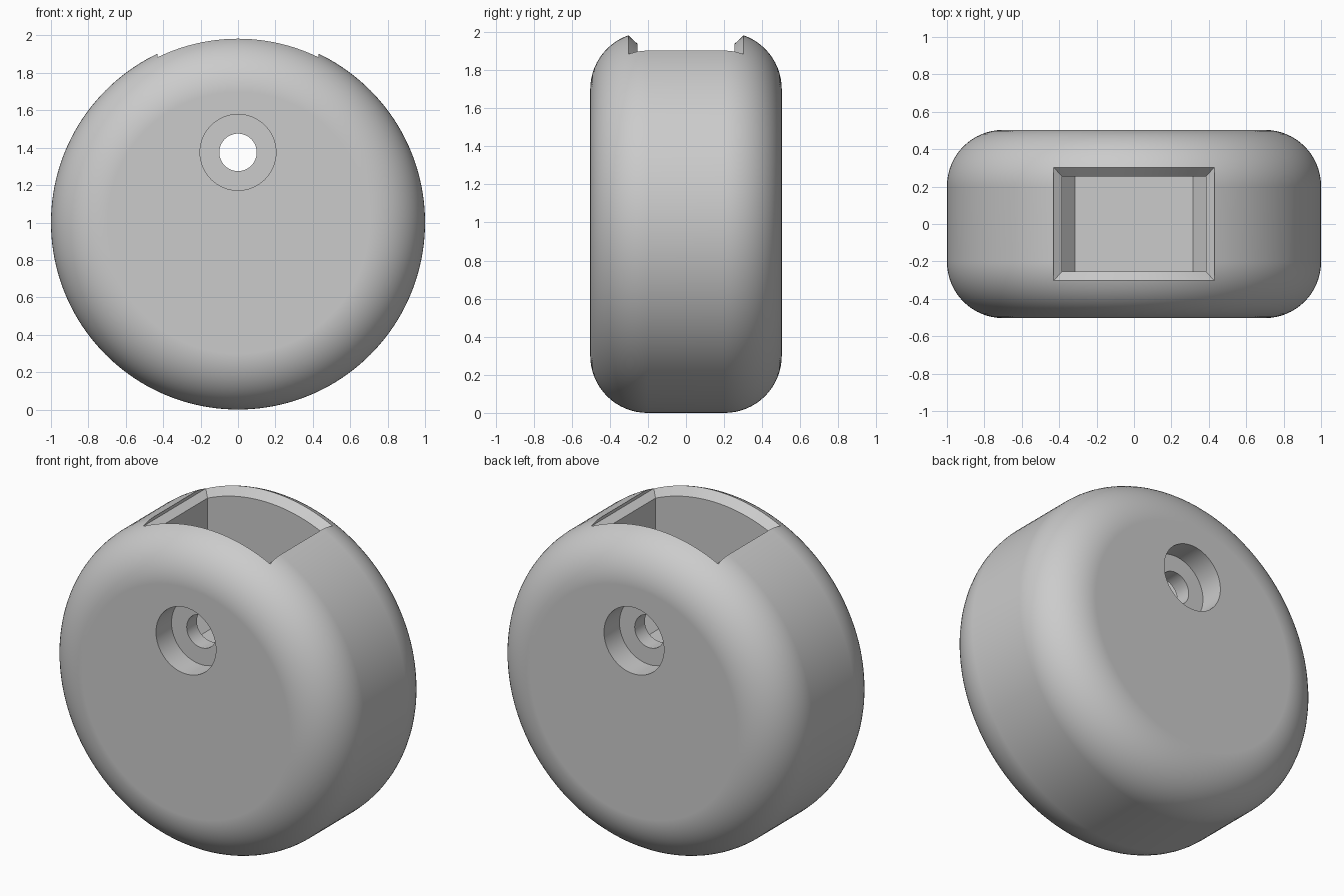
import bpy, bmesh, math
from mathutils import Matrix, Vector

cube = bpy.data.objects.get("Cube")
if cube:
    bpy.data.objects.remove(cube, do_unlink=True)

RADIUS, HALF, FILLET = 1.0, 0.503, 0.3
CENTRE = Vector((0, 0, RADIUS))
HOLE_Z = 1.375

grey = bpy.data.materials.new("plain grey")
grey.use_nodes = True
grey.diffuse_color = (0.6, 0.6, 0.6, 1)
grey.node_tree.nodes["Principled BSDF"].inputs["Base Color"].default_value = (0.6, 0.6, 0.6, 1)


def make_object(name, bm):
    bmesh.ops.recalc_face_normals(bm, faces=bm.faces)
    mesh = bpy.data.meshes.new(name)
    bm.to_mesh(mesh)
    bm.free()
    mesh.materials.append(grey)
    obj = bpy.data.objects.new(name, mesh)
    bpy.context.collection.objects.link(obj)
    return obj


def rounded_disc():
    """Lathe a filleted profile about the y axis."""
    bm = bmesh.new()
    core_r, core_y = RADIUS - FILLET, HALF - FILLET
    profile = []
    for side in (-1, 1):
        arc = []
        for i in range(17):
            a = math.pi / 2 * i / 16
            arc.append((core_r + FILLET * math.sin(a), side * (core_y + FILLET * math.cos(a))))
        profile += arc if side < 0 else arc[::-1]
    verts = [bm.verts.new((0, y, RADIUS + r)) for r, y in profile]
    edges = [bm.edges.new(pair) for pair in zip(verts, verts[1:])]
    bmesh.ops.spin(bm, geom=verts + edges, cent=CENTRE, axis=(0, 1, 0),
                   angle=math.tau, steps=160, use_duplicate=False)
    bmesh.ops.remove_doubles(bm, verts=bm.verts, dist=0.0005)
    rim = [e for e in bm.edges if e.is_boundary]
    bmesh.ops.holes_fill(bm, edges=rim, sides=0)
    return make_object("wheel_body", bm)


def cylinder_cutter(name, radius, y0, y1):
    bm = bmesh.new()
    place = Matrix.Translation((0, (y0 + y1) / 2, HOLE_Z)) @ Matrix.Rotation(math.pi / 2, 4, "X")
    bmesh.ops.create_cone(bm, cap_ends=True, segments=64, radius1=radius, radius2=radius,
                          depth=abs(y1 - y0), matrix=place)
    return make_object(name, bm)


def pocket_cutter():
    """Stack rings: floor, sloped foot, straight walls, curved chamfered mouth."""
    bm = bmesh.new()

    def arc(r):
        return lambda x: RADIUS + math.sqrt(r * r - x * x)

    layers = [(0.315, 0.255, lambda x: 1.10), (0.385, 0.255, lambda x: 1.18),
              (0.385, 0.255, arc(0.938)), (0.43, 0.303, arc(0.983)),
              (0.43, 0.303, lambda x: 2.2)]
    n = 24
    rings = []
    for half_x, half_y, height in layers:
        xs = [half_x * (2 * i / n - 1) for i in range(n + 1)]
        points = [(x, -half_y, height(x)) for x in xs]
        points += [(x, half_y, height(x)) for x in reversed(xs)]
        rings.append([bm.verts.new(p) for p in points])
    for low, high in zip(rings, rings[1:]):
        for i in range(len(low)):
            j = (i + 1) % len(low)
            bm.faces.new((low[i], low[j], high[j], high[i]))
    bm.faces.new(rings[0])
    bm.faces.new(rings[-1])
    return make_object("pocket_cutter", bm)


body = rounded_disc()

# Pocket, through hole, and a counterbore on each face
cutters = [pocket_cutter(), cylinder_cutter("hole_cutter", 0.1, -0.7, 0.7)]
for label, side in (("front", -1), ("back", 1)):
    cutters.append(cylinder_cutter(label + "_counterbore_cutter", 0.203,
                                   side * (HALF - 0.15), side * 0.7))

bpy.context.view_layer.objects.active = body
for cutter in cutters:
    mod = body.modifiers.new(cutter.name, "BOOLEAN")
    mod.operation = "DIFFERENCE"
    mod.solver = "EXACT"
    mod.object = cutter
    bpy.ops.object.modifier_apply(modifier=mod.name)
    bpy.data.objects.remove(cutter, do_unlink=True)

# Smooth shading with crisp cut edges
bpy.ops.object.select_all(action="DESELECT")
body.select_set(True)
bpy.ops.object.shade_smooth_by_angle(angle=math.radians(25))
normals = body.modifiers.new("even_normals", "WEIGHTED_NORMAL")
normals.keep_sharp = True
